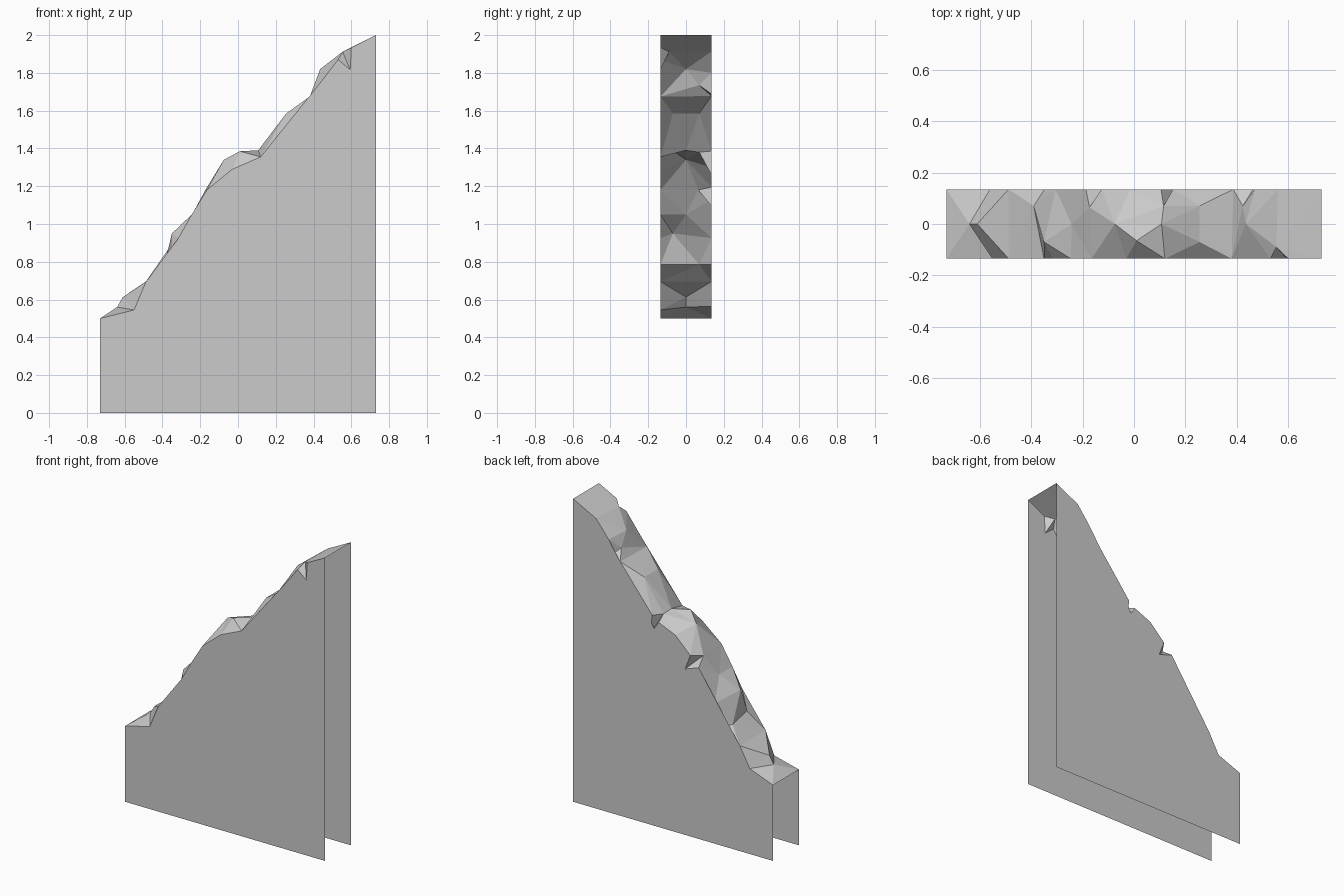
import bpy
import bmesh
from mathutils import Vector
from mathutils.geometry import delaunay_2d_cdt

default_cube = bpy.data.objects.get("Cube")
if default_cube:
    bpy.data.objects.remove(default_cube, do_unlink=True)

HALF_DEPTH = 0.135

# Ragged tops of the two walls (x, z), running up the slope
front_profile = [(-.73, .5), (-.55, .545), (-.487, .695), (-.35, .785), (-.315, .925),
                 (-.245, 1.05), (-.165, 1.18), (-.03, 1.29), (.12, 1.355), (.38, 1.675),
                 (.43, 1.74), (.53, 1.87), (.594, 1.817), (.6, 1.934), (.73, 2)]
back_profile = [(-.73, .5), (-.56, .564), (-.488, .695), (-.348, .785), (-.305, .926),
                (-.187, 1.13), (-.088, 1.095), (-.126, 1.195), (-.015, 1.3), (.105, 1.35),
                (.167, 1.26), (.152, 1.386), (.386, 1.677), (.463, 1.688), (.47, 1.8),
                (.56, 1.913), (.73, 2)]
# Rocky bumps and notch tips between the walls (x, y, z)
middle_points = [(-.64, 0, .56), (-.61, 0, .613), (-.39, .07, .785), (-.35, -.07, .95),
                 (-.243, 0, 1.05), (-.173, .065, 1.18), (-.075, 0, 1.34), (.01, -.065, 1.385),
                 (.107, 0, 1.39), (.115, .07, 1.38), (.255, -.07, 1.585), (.255, .07, 1.585),
                 (.423, .07, 1.735), (.435, 0, 1.82), (.554, -.09, 1.912)]
# Straight ledge across the slope: front point, back point
ledge = (9, 12)


def unroll(p):
    """Flatten the slope so that overhanging notches do not overlap."""
    return Vector((1.5 * p.x + p.z, 1.8 * p.y))


def finish(name, bm, material):
    mesh = bpy.data.meshes.new(name)
    bm.to_mesh(mesh)
    bm.free()
    mesh.materials.append(material)
    obj = bpy.data.objects.new(name, mesh)
    bpy.context.collection.objects.link(obj)


def make_wall(name, profile, y, material):
    """Flat sheet from the ground up to a ragged profile."""
    bm = bmesh.new()
    outline = [(profile[0][0], 0), (profile[-1][0], 0)] + profile[::-1]
    if y > 0:
        outline.reverse()
    face = bm.faces.new([bm.verts.new((x, y, z)) for x, z in outline])
    bmesh.ops.triangulate(bm, faces=[face])
    finish(name, bm, material)


def make_slope(material):
    """Faceted rock surface joining the two walls."""
    front = [Vector((x, -HALF_DEPTH, z)) for x, z in front_profile]
    back = [Vector((x, HALF_DEPTH, z)) for x, z in back_profile]
    points = front + back + [Vector(p) for p in middle_points]
    first_back = len(front)
    last_back = first_back + len(back) - 1

    # Rim of the slope, then the ledge
    edges = [(i, i + 1) for i in range(last_back) if i + 1 != first_back]
    edges += [(0, first_back), (first_back - 1, last_back)]
    edges.append((ledge[0], first_back + ledge[1]))

    result = delaunay_2d_cdt([unroll(p) for p in points], edges, [], 0, 1e-5)
    faces, originals = result[2], result[3]
    bm = bmesh.new()
    verts = [bm.verts.new(p) for p in points]
    for face in faces:
        bm.faces.new([verts[originals[v][0]] for v in face])
    bm.normal_update()
    finish("rocky_slope", bm, material)


# Single stone grey
stone = bpy.data.materials.new("stone_grey")
stone.use_nodes = True
colour = (0.6, 0.6, 0.6, 1)
stone.diffuse_color = colour
stone.node_tree.nodes["Principled BSDF"].inputs["Base Color"].default_value = colour

# Open shell: two walls and the slope between them
make_wall("front_wall", front_profile, -HALF_DEPTH, stone)
make_wall("back_wall", back_profile, HALF_DEPTH, stone)
make_slope(stone)
